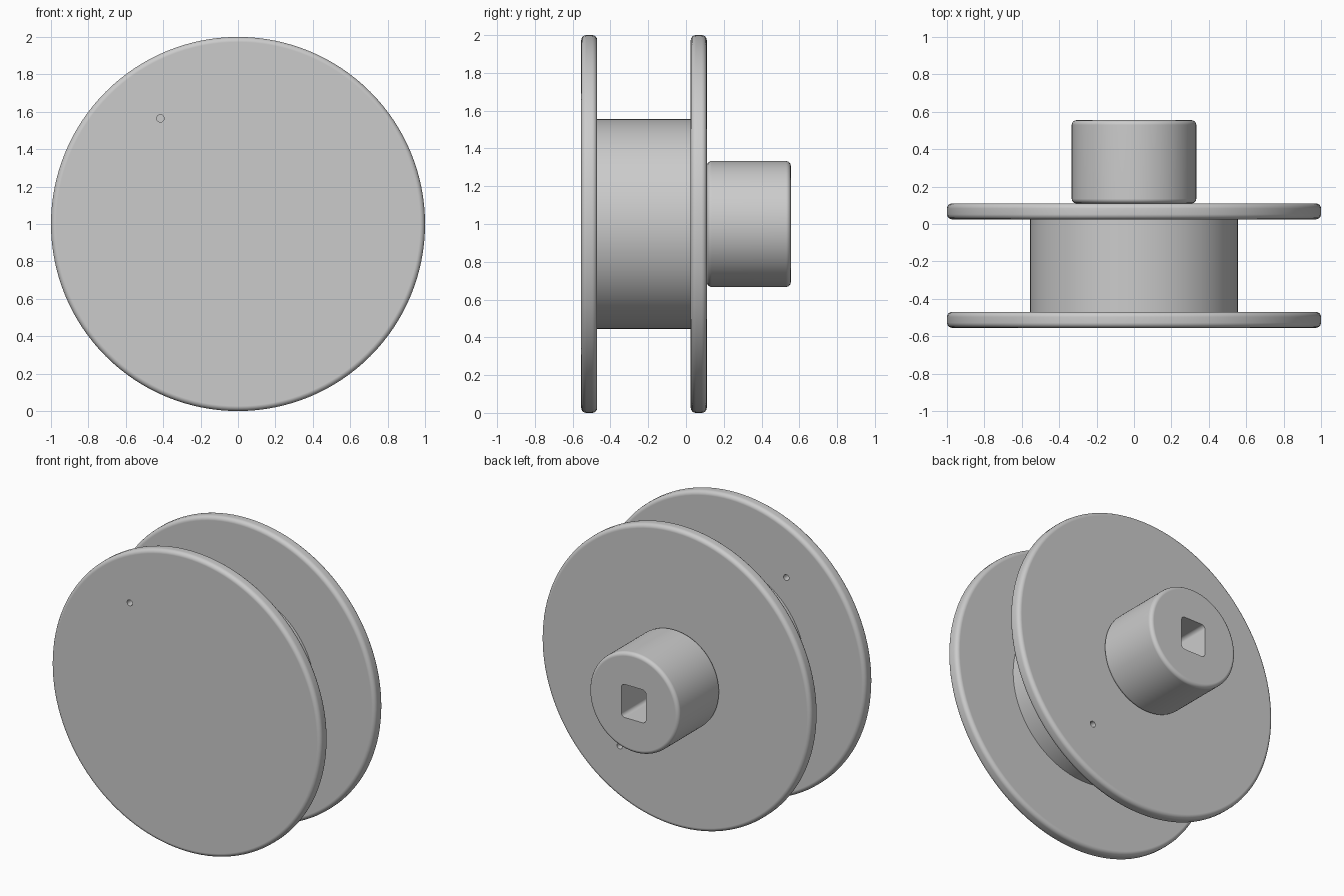
import bpy
import math

cube = bpy.data.objects.get("Cube")
if cube:
    bpy.data.objects.remove(cube, do_unlink=True)

grey = bpy.data.materials.new("plain grey")
grey.use_nodes = True
grey.diffuse_color = (0.6, 0.6, 0.6, 1)
grey.node_tree.nodes["Principled BSDF"].inputs["Base Color"].default_value = (0.6, 0.6, 0.6, 1)

AXIS_Z = 1.0  # height of the spool axis, which runs along y


def apply(obj, mod):
    bpy.context.view_layer.objects.active = obj
    bpy.ops.object.modifier_apply(modifier=mod.name)


def bevel(obj, width, segments):
    mod = obj.modifiers.new("round", "BEVEL")
    mod.width, mod.segments = width, segments
    mod.limit_method = "ANGLE"
    mod.angle_limit = math.radians(40)
    apply(obj, mod)


def disc(name, radius, y0, y1, x=0, z=AXIS_Z, sides=128, rounding=0):
    """Cylinder lying along y from y0 to y1."""
    bpy.ops.mesh.primitive_cylinder_add(
        vertices=sides, radius=radius, depth=y1 - y0,
        location=(x, (y0 + y1) / 2, z), rotation=(math.pi / 2, 0, 0))
    obj = bpy.context.object
    obj.name = name
    obj.data.materials.append(grey)
    if rounding:
        bevel(obj, rounding, 4)
    return obj


def cut(obj, cutter):
    mod = obj.modifiers.new("hole", "BOOLEAN")
    mod.operation, mod.solver, mod.object = "DIFFERENCE", "EXACT", cutter
    apply(obj, mod)
    bpy.data.objects.remove(cutter, do_unlink=True)


def finish(obj):
    bpy.ops.object.select_all(action="DESELECT")
    obj.select_set(True)
    bpy.context.view_layer.objects.active = obj
    bpy.ops.object.shade_smooth_by_angle(angle=math.radians(40))
    mod = obj.modifiers.new("flat caps", "WEIGHTED_NORMAL")
    mod.keep_sharp = True


# Two flanges with a winding drum between them
front_flange = disc("front_flange", 1, -0.555, -0.47, rounding=0.027)
rear_flange = disc("rear_flange", 1, 0.025, 0.11, rounding=0.027)
drum = disc("drum", 0.555, -0.475, 0.03)

# Small thread holes on opposite sides of the axis
for flange, side in ((front_flange, -1), (rear_flange, 1)):
    y = flange.location.y
    cut(flange, disc("thread_hole", 0.02, y - 0.1, y + 0.1,
                     x=side * 0.415, z=AXIS_Z - side * 0.565, sides=24))

# Hub with a rounded rectangular drive socket
hub = disc("hub", 0.333, 0.11, 0.555, rounding=0.025)
bpy.ops.mesh.primitive_cube_add(size=1, location=(0, 0.33, AXIS_Z))
socket = bpy.context.object
socket.scale = (0.183, 0.8, 0.222)
bpy.ops.object.transform_apply(location=False, rotation=False, scale=True)
bevel(socket, 0.025, 4)
cut(hub, socket)

for part in (front_flange, rear_flange, drum, hub):
    finish(part)
